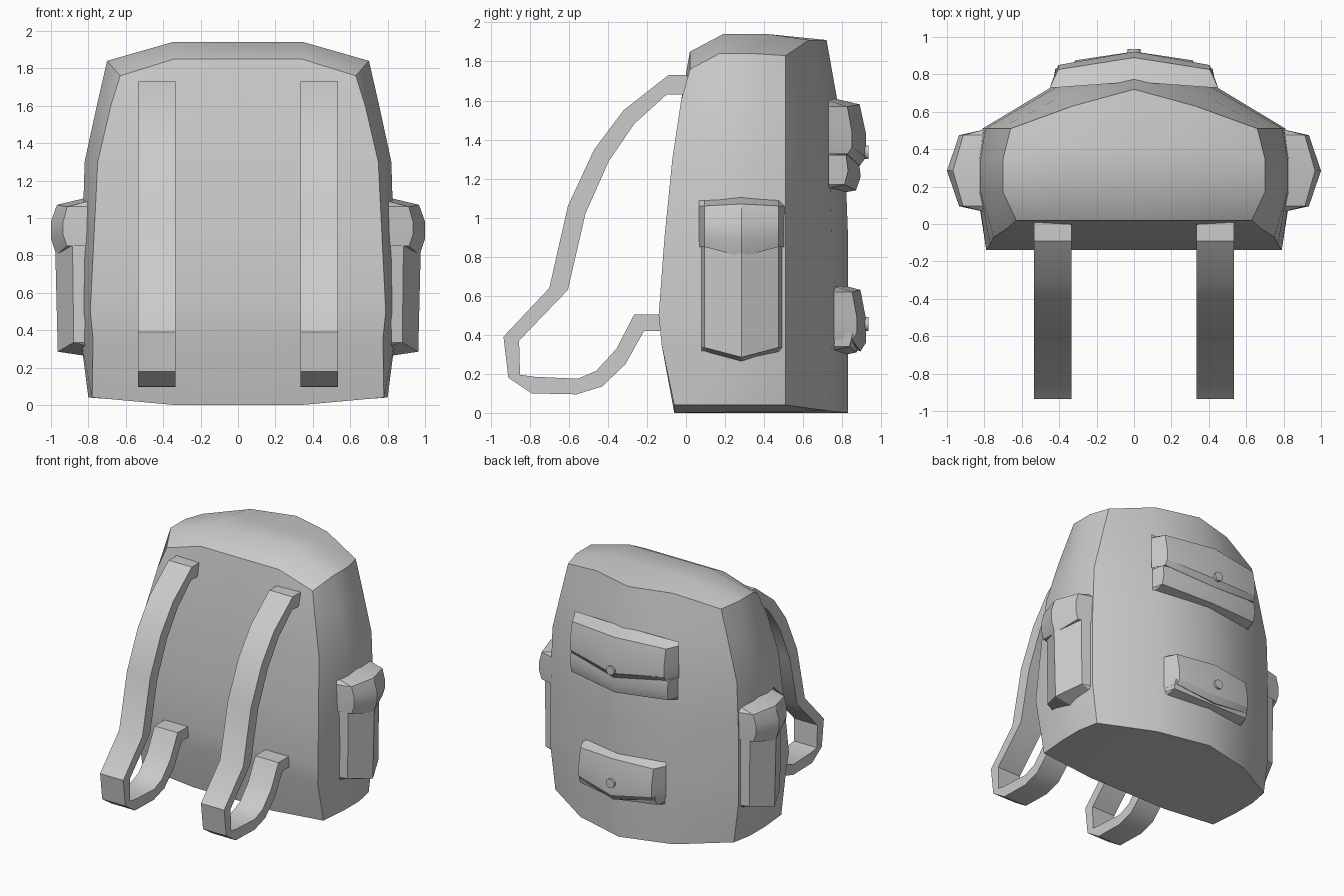
import bpy, bmesh, math

if "Cube" in bpy.data.objects:
    bpy.data.objects.remove(bpy.data.objects["Cube"])


def make(name, verts, faces, mirror=False, angle=32):
    me = bpy.data.meshes.new(name)
    me.from_pydata(verts, [], faces)
    bm = bmesh.new()
    bm.from_mesh(me)
    bmesh.ops.recalc_face_normals(bm, faces=bm.faces)
    bm.to_mesh(me)
    bm.free()
    ob = bpy.data.objects.new(name, me)
    bpy.context.collection.objects.link(ob)
    if mirror:
        mod = ob.modifiers.new("mirror", 'MIRROR')
        mod.use_clip = True
    bpy.ops.object.select_all(action='DESELECT')
    ob.select_set(True)
    bpy.context.view_layer.objects.active = ob
    bpy.ops.object.shade_smooth_by_angle(angle=math.radians(angle))
    return ob


def grid_faces(rows, cols):
    return [(r * cols + c, r * cols + c + 1, (r + 1) * cols + c + 1, (r + 1) * cols + c)
            for r in range(rows - 1) for c in range(cols - 1)]


# Main bag: half of a lofted shell, mirrored across x
# level: z, front corner x, front y, side x, back corner x, back middle x, y, back centre y
levels = [
    (0.00, .78, -.06, .80, .77, .40, .73, .83),
    (0.35, .775, -.125, .84, .81, .42, .745, .83),
    (0.50, .79, -.14, .838, .81, .42, .745, .83),
    (0.90, .77, -.11, .832, .81, .42, .745, .83),
    (1.30, .75, -.07, .82, .795, .41, .735, .815),
    (1.60, .68, -.025, .755, .72, .37, .69, .775),
    (1.85, .63, .02, .70, .66, .33, .63, .72),
]
bottom_dz = (0, 0, .04, .04, .04, .04, .01, 0)
top_dz = (0, 0, -.09, -.01, -.01, -.02, .06, .06)
verts = []
for i, (z, xf, yf, xs, xb, xm, ym, yc) in enumerate(levels):
    ring = [(0, yf), (.34, yf), (xf, yf), (xs, .17), (xs, .35), (xb, .51), (xm, ym), (0, yc)]
    for k, (x, y) in enumerate(ring):
        dz = bottom_dz[k] if i == 0 else top_dz[k] if i == len(levels) - 1 else 0
        verts.append((x, y, z + dz))
faces = grid_faces(len(levels), 8)
t = 8 * (len(levels) - 1)
n = len(verts)
verts += [(0, .19, 1.94), (.35, .19, 1.94), (0, .42, 1.94), (.35, .42, 1.94)]
faces += [(t, t + 1, n + 1, n), (t + 1, t + 2, t + 3, n + 1), (n, n + 1, n + 3, n + 2),
          (n + 1, t + 3, t + 4, n + 3), (n + 2, n + 3, t + 6, t + 7), (n + 3, t + 4, t + 5, t + 6),
          (0, 1, 6, 7), (1, 2, 3, 4, 5, 6)]
make("bag_body", verts, faces, True)

# Shoulder straps: outer and inner edge of the loop in y, z
outer = [(.03, 1.73), (-.09, 1.73), (-.32, 1.55), (-.47, 1.35), (-.605, 1.06), (-.70, .64),
         (-.935, .39), (-.91, .18), (-.79, .10), (-.56, .095), (-.43, .135), (-.31, .25),
         (-.215, .42), (-.10, .42)]
inner = [(.03, 1.63), (-.10, 1.63), (-.265, 1.48), (-.395, 1.29), (-.515, 1.02), (-.605, .63),
         (-.855, .37), (-.85, .195), (-.775, .185), (-.555, .175), (-.46, .215), (-.355, .33),
         (-.265, .505), (-.10, .505)]
verts, faces = [], []
for o, i in zip(outer, inner):
    verts += [(.335, *o), (.535, *o), (.535, *i), (.335, *i)]
for s in range(len(outer) - 1):
    for k in range(4):
        a, b = s * 4 + k, s * 4 + (k + 1) % 4
        faces.append((a, b, b + 4, a + 4))
e = len(verts) - 4
faces += [(0, 1, 2, 3), (e, e + 1, e + 2, e + 3)]
make("shoulder_straps", verts, faces, True)


# Padded panel: cols = (u, base depth, full depth, edge raise), rows = (z, depth factor, raise factor)
def panel(name, cols, rows, side=False):
    verts = []
    for z, k, s in rows:
        for u, base, out, dz in cols:
            d, h = base + (out - base) * k, z + dz * s
            verts.append((d, u + .285, h) if side else (u, d, h))
    return make(name, verts, grid_faces(len(rows), len(cols)), side)


def columns(w, lip, base_e, out_e, base_c, out_c):
    return [(-w, base_e, base_e, 1), (-w + lip, base_e, out_e, 1), (0, base_c, out_c, 0),
            (w - lip, base_e, out_e, 1), (w, base_e, base_e, 1)]


# Side bottle pockets with flaps
panel("side_pockets", columns(.21, .02, .80, .885, .80, .978),
      [(.26, 0, .05), (.285, .92, .05), (.87, 1, 0), (.87, 0, 0)], True)
panel("side_pocket_flaps", columns(.22, .03, .80, .935, .80, 1.0),
      [(1.11, 0, -.02), (1.07, .84, -.01), (.98, 1, 0), (.89, 1, .02), (.80, .85, .05), (.82, 0, .05)], True)


# Back pockets with flaps and round buttons
def back_pocket(tag, w, z, drop, ye, base_c):
    panel(tag + "_pocket", columns(w - .01, .02, ye, ye + .10, base_c, .895),
          [(z, 0, .03), (z + .02, .82, .03), (z + .09, 1, .03), (z + drop, .9, 0), (z + drop, 0, 0)])
    top = z + drop + .29
    panel(tag + "_pocket_flap", columns(w, .045, ye, ye + .12, base_c, .922),
          [(top, 0, -.01), (top - .03, .8, -.01), (top - .18, 1, .01), (top - .30, 1, .05),
           (top - .345, .8, .06), (top - .31, 0, .06)])


def button(name, z):
    bpy.ops.mesh.primitive_cylinder_add(vertices=12, radius=.035, depth=.05,
                                        location=(0, .911, z), rotation=(math.pi / 2, 0, 0))
    bpy.context.object.name = name
    bpy.ops.object.shade_smooth_by_angle(angle=math.radians(35))


back_pocket("upper_back", .45, 1.12, .20, .73, .76)
button("upper_button", 1.335)
back_pocket("lower_back", .36, .29, .08, .755, .78)
button("lower_button", .455)
